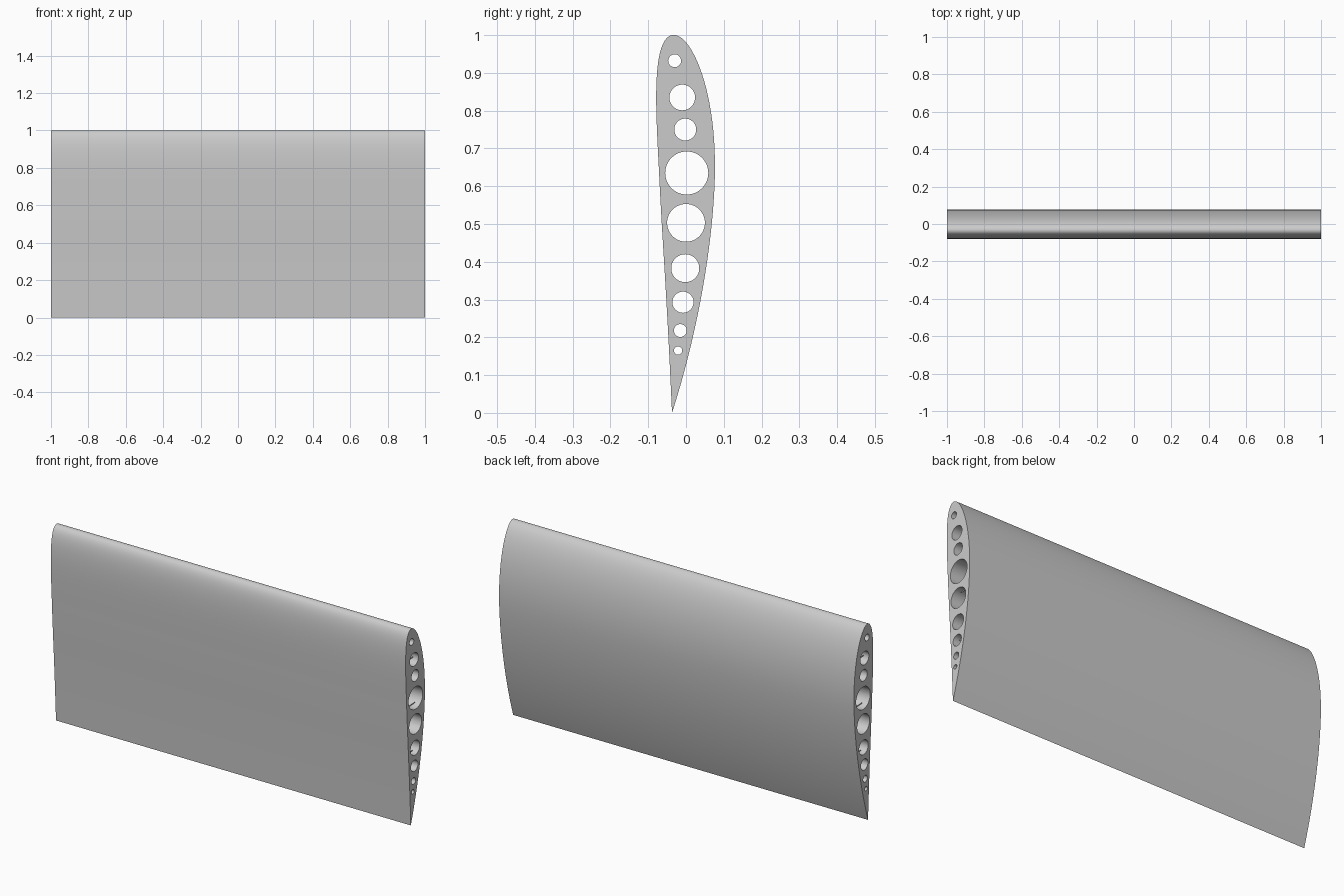
import bpy
import bmesh
import math
from mathutils import Matrix

cube = bpy.data.objects.get("Cube")
if cube:
    bpy.data.objects.remove(cube, do_unlink=True)

grey = bpy.data.materials.new("light_grey")
grey.use_nodes = True
GREY = (0.6, 0.6, 0.6, 1)
grey.diffuse_color = GREY
grey.node_tree.nodes["Principled BSDF"].inputs["Base Color"].default_value = GREY


def airfoil(n=56, camber=0.04, peak=0.4, thick=0.15, shift=-0.037):
    """Cambered profile as (y, z) points, nose up, tail at z = 0."""
    def point(c, side):
        t = 5 * thick * (0.2969 * math.sqrt(c) - 0.126 * c - 0.3516 * c**2
                         + 0.2843 * c**3 - 0.1036 * c**4)
        k = peak if c < peak else 1 - peak
        base = 0 if c < peak else 1 - 2 * peak
        mid = camber / k**2 * (base + 2 * peak * c - c * c)
        tilt = math.atan(2 * camber / k**2 * (peak - c))
        return (mid + side * t * math.cos(tilt) + shift,
                1 - c + side * t * math.sin(tilt))
    steps = [(1 - math.cos(math.pi * i / n)) / 2 for i in range(n + 1)]
    return [point(c, 1) for c in reversed(steps)] + [point(c, -1) for c in steps[1:-1]]


def finish(bm, name):
    bmesh.ops.recalc_face_normals(bm, faces=bm.faces)
    mesh = bpy.data.meshes.new(name)
    bm.to_mesh(mesh)
    bm.free()
    mesh.materials.append(grey)
    obj = bpy.data.objects.new(name, mesh)
    bpy.context.collection.objects.link(obj)
    return obj


def extrude_profile(points, half, name):
    bm = bmesh.new()
    face = bm.faces.new([bm.verts.new((-half, y, z)) for y, z in points])
    new = bmesh.ops.extrude_face_region(bm, geom=[face])["geom"]
    verts = [v for v in new if isinstance(v, bmesh.types.BMVert)]
    bmesh.ops.translate(bm, verts=verts, vec=(2 * half, 0, 0))
    return finish(bm, name)


def combine(target, cutter, operation):
    mod = target.modifiers.new(operation.lower(), "BOOLEAN")
    mod.operation = operation
    mod.solver = "EXACT"
    mod.object = cutter
    bpy.context.view_layer.objects.active = target
    bpy.ops.object.modifier_apply(modifier=mod.name)
    bpy.data.objects.remove(cutter, do_unlink=True)


# Wing body
wing = extrude_profile(airfoil(), 1, "wing")

# Lightening holes running the full span: y, z, radius
holes = [(-0.03, 0.932, 0.017), (-0.01, 0.835, 0.034), (-0.002, 0.75, 0.029),
         (0.002, 0.635, 0.057), (0, 0.503, 0.05), (-0.002, 0.383, 0.037),
         (-0.008, 0.293, 0.028), (-0.015, 0.218, 0.017), (-0.021, 0.165, 0.011)]
bm = bmesh.new()
for y, z, r in holes:
    place = Matrix.Translation((0, y, z)) @ Matrix.Rotation(math.pi / 2, 4, "Y")
    bmesh.ops.create_cone(bm, cap_ends=True, segments=48, radius1=r, radius2=r,
                          depth=2.2, matrix=place)
combine(wing, finish(bm, "hole_cutter"), "DIFFERENCE")

# Thin diagonal slits inside the skin, crossing in a lattice
core = extrude_profile([(-0.022 + (y + 0.022) * 0.9, 0.5 + (z - 0.5) * 0.95)
                        for y, z in airfoil(24)], 0.97, "slit_core")
for slope in (1, -1):
    bm = bmesh.new()
    for i in range(-2, 11):
        x = -0.95 + i * 0.2375
        place = (Matrix.Translation((x, 0, 0.57))
                 @ Matrix.Rotation(slope * math.pi / 4, 4, "Y")
                 @ Matrix.Diagonal((3, 0.5, 0.003, 1)))
        bmesh.ops.create_cube(bm, size=1, matrix=place)
    sheets = finish(bm, "slit_cutter")
    slits = core.copy()
    slits.data = core.data.copy()
    bpy.context.collection.objects.link(slits)
    combine(slits, sheets, "INTERSECT")
    combine(wing, slits, "DIFFERENCE")
bpy.data.objects.remove(core, do_unlink=True)

# Smooth skin with crisp end and hole edges
bpy.ops.object.select_all(action="DESELECT")
wing.select_set(True)
bpy.context.view_layer.objects.active = wing
bpy.ops.object.shade_smooth_by_angle(angle=math.radians(30))
